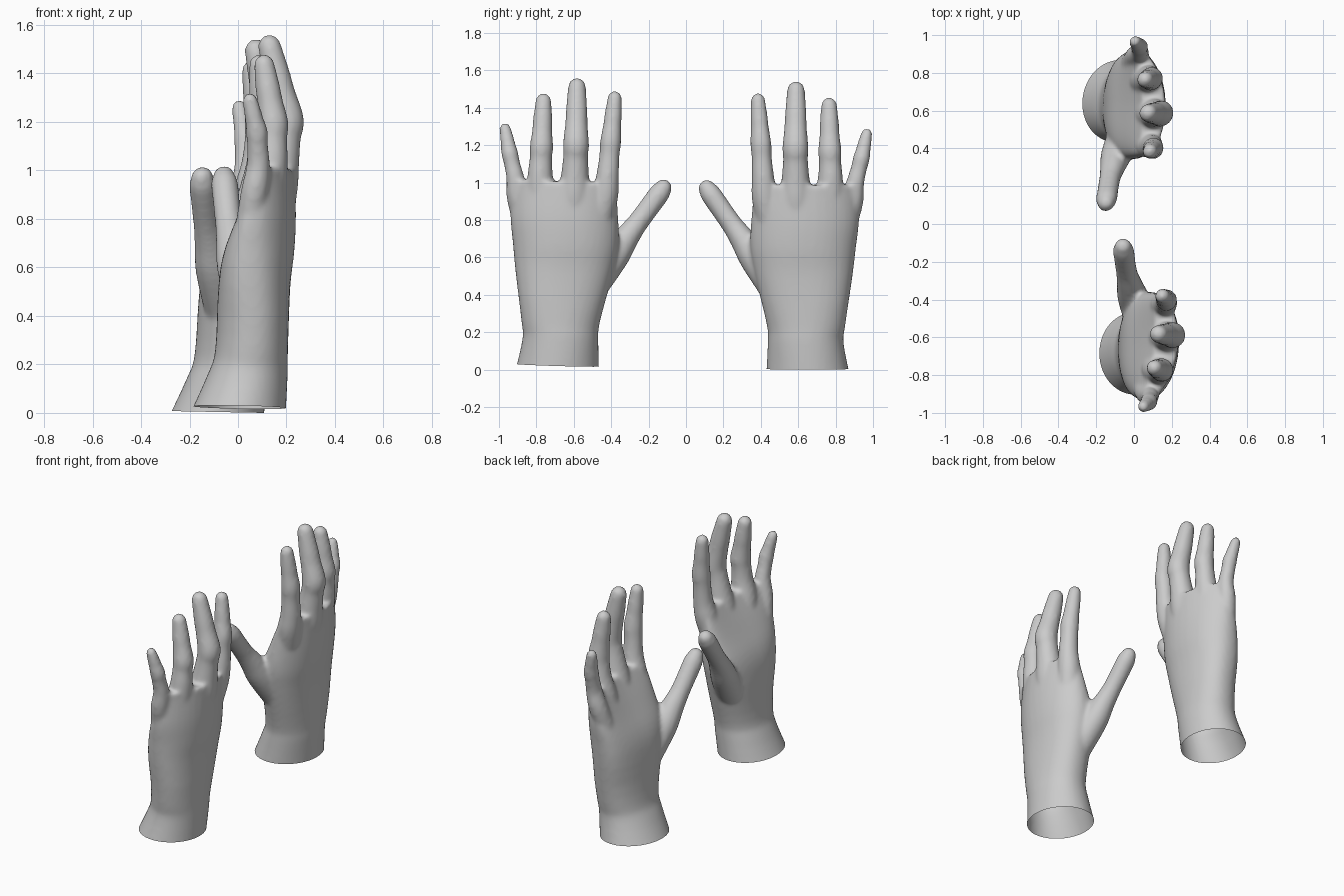
import bpy, bmesh, math
from mathutils import Vector

if "Cube" in bpy.data.objects:
    bpy.data.objects.remove(bpy.data.objects["Cube"])

# Palm and wrist sections: z, centre x, centre y, half depth, half width
PALM = [(-.06, -.01, .655, .205, .228), (.14, .04, .64, .165, .203), (.24, .056, .642, .15, .21),
        (.5, .068, .63, .148, .26), (.65, .09, .626, .143, .282), (.8, .128, .637, .112, .288),
        (.985, .172, .64, .062, .275)]


def finger_path(base, knuckle, tip, r):
    """Finger centre line with radii, from deep in the palm to the tip."""
    b, k, t = Vector(base), Vector(knuckle), Vector(tip)
    inward = (.62 - b.y) * .25
    rows = [(b + Vector((-.05, inward, -.3)), 1.2), (b + Vector((-.017, inward * .2, -.11)), 1.25),
            (b, 1.09), (b.lerp(k, .6), .97), (k, 1.01), (k.lerp(t, .35), .87), (k.lerp(t, .6), .83), (t, .69)]
    return [(*p, r * f) for p, f in rows]


index = finger_path((.168, .412, 1.02), (.172, .4, 1.21), (.15, .385, 1.44), .056)
middle = finger_path((.178, .586, 1.02), (.203, .585, 1.19), (.13, .588, 1.495), .069)
ring = finger_path((.138, .772, 1.02), (.146, .769, 1.17), (.108, .765, 1.413), .062)
little = finger_path((.084, .903, .99), (.078, .938, 1.13), (.05, .966, 1.26), .045)
thumb = [(.04, .5, .4, .085), (-.005, .37, .59, .082), (-.025, .3, .7, .067),
         (-.04, .236, .79, .056), (-.055, .135, .935, .056), (-.058, .112, .97, .046)]


def skin_rings(bm, rings):
    """Closed tube through a list of point rings."""
    vs = [[bm.verts.new(p) for p in r] for r in rings]
    n = len(vs[0])
    for a, b in zip(vs, vs[1:]):
        for i in range(n):
            j = (i + 1) % n
            bm.faces.new((a[i], a[j], b[j], b[i]))
    bm.faces.new(vs[0][::-1])
    bm.faces.new(vs[-1])


def smooth_rows(rows, steps=4):
    """Catmull-Rom interpolation of rows of numbers."""
    rows = [Vector(r) for r in rows]
    out = []
    for i in range(len(rows) - 1):
        p0, p1, p2 = rows[max(i - 1, 0)], rows[i], rows[i + 1]
        p3 = rows[min(i + 2, len(rows) - 1)]
        for s in range(steps):
            t = s / steps
            out.append(.5 * (2 * p1 + (p2 - p0) * t + (2 * p0 - 5 * p1 + 4 * p2 - p3) * t * t
                             + (3 * p1 - p0 - 3 * p2 + p3) * t ** 3))
    return out + [rows[-1]]


def add_palm(bm, n=40):
    rings = []
    for z, cx, cy, hx, hy in smooth_rows(PALM):
        bend = .75 * min(max((z - .35) / .6, 0), 1)     # arch across the knuckles
        e = 1 - .15 * min(max(z / .5, 0), 1)            # boxier towards the palm
        ring_pts = []
        for i in range(n):
            a = math.tau * i / n
            c, s = math.cos(a), math.sin(a)
            x = cx + hx * math.copysign(abs(c) ** e, c)
            y = cy + hy * math.copysign(abs(s) ** e, s)
            ring_pts.append((x - bend * (y - .58) ** 2, y, z))
        rings.append(ring_pts)
    skin_rings(bm, rings)


def add_finger(bm, path, n=20):
    cs = [(p.xyz, p.w) for p in smooth_rows(path)]
    end = (cs[-1][0] - cs[-2][0]).normalized()
    c, r = cs[-1]
    for deg in (20, 40, 58, 74, 86):                    # rounded tip
        a = math.radians(deg)
        cs.append((c + end * r * math.sin(a), r * math.cos(a)))
    rings = []
    for i, (c, r) in enumerate(cs):
        t = (cs[min(i + 1, len(cs) - 1)][0] - cs[max(i - 1, 0)][0]).normalized()
        u = (Vector((1, 0, 0)) - t * t.x).normalized()
        v = t.cross(u)
        rings.append([c + r * (u * math.cos(math.tau * k / n) + v * math.sin(math.tau * k / n))
                      for k in range(n)])
    skin_rings(bm, rings)


def place_near(p):      # hand on the -y side, mirrored and slightly tilted
    return Vector((p.x, -(p.y + .027 * (1.3 - p.z)), p.z + .03 * p.y))


def place_far(p):       # hand on the +y side, set back and slightly turned
    return Vector((p.x - .09 + .025 * p.z + .045 * (p.y - .65), p.y, p.z))


# One hand fused into a single skin
bm = bmesh.new()
add_palm(bm)
for path in (index, middle, ring, little, thumb):
    add_finger(bm, path)
bmesh.ops.recalc_face_normals(bm, faces=bm.faces)
mesh = bpy.data.meshes.new("hand_base")
bm.to_mesh(mesh)
bm.free()
base = bpy.data.objects.new("hand_base", mesh)
bpy.context.collection.objects.link(base)
rm = base.modifiers.new("fuse", 'REMESH')
rm.mode = 'VOXEL'
rm.voxel_size = .012
sm = base.modifiers.new("soften", 'SMOOTH')
sm.factor = .5
sm.iterations = 8
dg = bpy.context.evaluated_depsgraph_get()
skin = bpy.data.meshes.new_from_object(base.evaluated_get(dg))
bpy.data.objects.remove(base)

# Two posed hands with open wrists
for name, place, mirrored in (("near_hand", place_near, True), ("far_hand", place_far, False)):
    bm = bmesh.new()
    bm.from_mesh(skin)
    bmesh.ops.bisect_plane(bm, geom=bm.verts[:] + bm.edges[:] + bm.faces[:], dist=1e-5,
                           plane_co=(0, .65, .004), plane_no=(.02, 0, 1), clear_inner=True)
    for v in bm.verts:
        v.co = place(v.co)
    if mirrored:
        bmesh.ops.reverse_faces(bm, faces=bm.faces[:])
    for f in bm.faces:
        f.smooth = True
    me = bpy.data.meshes.new(name)
    bm.to_mesh(me)
    bm.free()
    bpy.context.collection.objects.link(bpy.data.objects.new(name, me))
